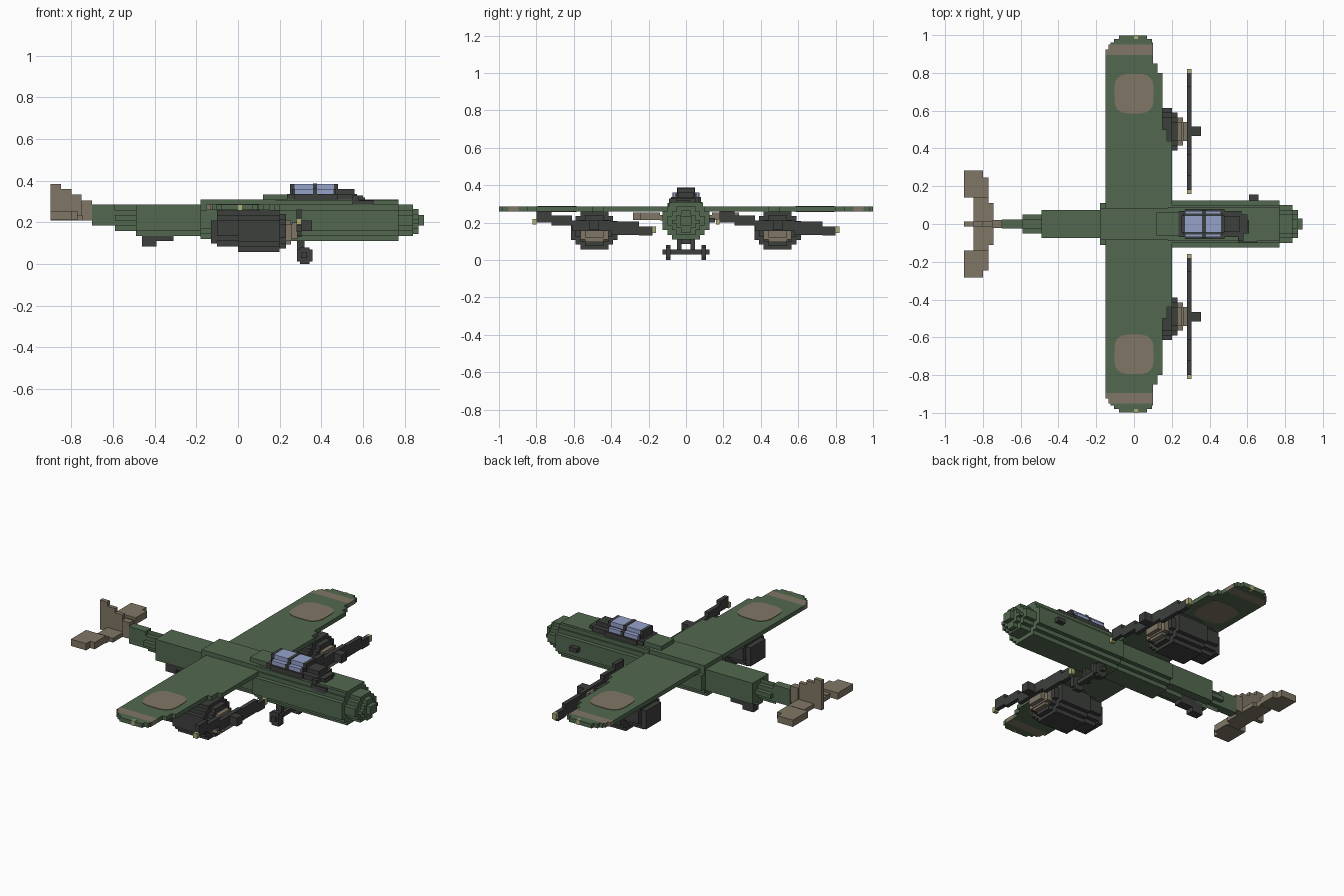
import bpy, bmesh, math

if "Cube" in bpy.data.objects:
    bpy.data.objects.remove(bpy.data.objects["Cube"], do_unlink=True)


def material(name, r, g, b):
    m = bpy.data.materials.new(name)
    m.use_nodes = True
    m.diffuse_color = (r, g, b, 1)
    bsdf = m.node_tree.nodes["Principled BSDF"]
    bsdf.inputs["Base Color"].default_value = (r, g, b, 1)
    bsdf.inputs["Roughness"].default_value = 0.8
    return m


GREEN = material("olive green", 0.085, 0.14, 0.08)
BROWN = material("earth brown", 0.216, 0.181, 0.13)
DARK = material("charcoal", 0.046, 0.05, 0.046)
GLASS = material("pale blue glass", 0.30, 0.36, 0.60)
YELLOW = material("pale yellow", 0.43, 0.43, 0.19)


def finish(name, bm, mat):
    me = bpy.data.meshes.new(name)
    bmesh.ops.recalc_face_normals(bm, faces=bm.faces)
    bm.to_mesh(me)
    bm.free()
    me.materials.append(mat)
    ob = bpy.data.objects.new(name, me)
    bpy.context.collection.objects.link(ob)
    return ob


def blocks(name, mat, boxes):
    """One object from boxes given as (x0, x1, y0, y1, z0, z1)."""
    bm = bmesh.new()
    for x0, x1, y0, y1, z0, z1 in boxes:
        vs = bmesh.ops.create_cube(bm, size=1)["verts"]
        for v in vs:
            v.co.x = (x0 + x1) / 2 + v.co.x * (x1 - x0)
            v.co.y = (y0 + y1) / 2 + v.co.y * (y1 - y0)
            v.co.z = (z0 + z1) / 2 + v.co.z * (z1 - z0)
    return finish(name, bm, mat)


def stepped(x0, x1, hw, z0, z1, cy=0.0, s=0.025):
    """Boxes for a section whose round outline is stepped at the corners."""
    out = [(x0, x1, cy - hw, cy + hw, z0 + 2 * s, z1 - 2 * s)]
    if z1 - z0 > 4.5 * s:
        out.append((x0, x1, cy - hw + s, cy + hw - s, z0 + s, z1 - s))
        out.append((x0, x1, cy - hw + 2 * s, cy + hw - 2 * s, z0, z1))
    else:
        out = [(x0, x1, cy - hw, cy + hw, z0, z1)]
    return out


# Fuselage: tail boom to rounded nose, (x0, x1, half width, z0, z1)
hull = []
for sec in [(-0.70, -0.59, 0.025, 0.185, 0.285), (-0.59, -0.49, 0.05, 0.16, 0.285),
            (-0.49, -0.18, 0.075, 0.135, 0.285), (-0.18, 0.18, 0.11, 0.12, 0.31),
            (0.18, 0.77, 0.125, 0.11, 0.31), (0.77, 0.84, 0.10, 0.135, 0.285),
            (0.84, 0.867, 0.075, 0.145, 0.265), (0.867, 0.893, 0.03, 0.185, 0.235)]:
    hull += stepped(*sec)
hull += [(-0.49, -0.18, -0.075, 0.075, 0.16, 0.285),
         (-0.18, 0.18, -0.085, 0.085, 0.25, 0.31),
         (0.18, 0.77, -0.09, 0.09, 0.25, 0.308),
         (0.12, 0.24, -0.06, 0.06, 0.30, 0.335)]
blocks("fuselage", GREEN, hull)

# Canopy: dark sill and frame with two bands of glass
blocks("canopy_frame", DARK, [
    (0.235, 0.57, -0.07, 0.07, 0.30, 0.337), (0.22, 0.60, -0.05, 0.05, 0.30, 0.33),
    (0.25, 0.27, -0.045, 0.045, 0.33, 0.385), (0.26, 0.47, -0.055, 0.055, 0.33, 0.36),
    (0.36, 0.38, -0.073, 0.073, 0.33, 0.362), (0.36, 0.38, -0.048, 0.048, 0.33, 0.388),
    (0.46, 0.48, -0.045, 0.045, 0.33, 0.385), (0.48, 0.56, -0.04, 0.04, 0.33, 0.36),
    (0.27, 0.48, -0.08, 0.08, 0.30, 0.336)])
glass = []
for x0, x1 in [(0.27, 0.36), (0.38, 0.46)]:
    glass += [(x0, x1, -0.07, 0.07, 0.336, 0.36), (x0, x1, -0.045, 0.045, 0.36, 0.385)]
blocks("canopy_glass", GLASS, glass)
blocks("nose_guns", DARK, [(0.61, 0.66, 0.12, 0.155, 0.20, 0.225),
                           (0.55, 0.65, -0.10, -0.075, 0.27, 0.305),
                           (0.55, 0.58, -0.09, -0.05, 0.30, 0.33),
                           (0.57, 0.61, -0.05, 0.02, 0.30, 0.32)])

# Wing: stepped outline on both sides, (y0, y1, x0, x1)
WZ0, WZ1 = 0.26, 0.285
wing = [(-0.15, 0.20, -0.36, 0.36, WZ0, WZ1)]
bands, lights = [], []
for s in (1, -1):
    def strip(y0, y1, x0, x1):
        return (x0, x1, min(s * y0, s * y1), max(s * y0, s * y1), WZ0, WZ1)
    wing += [strip(*r) for r in [
        (0.36, 0.44, -0.15, 0.20), (0.44, 0.50, -0.15, 0.175), (0.50, 0.80, -0.15, 0.15),
        (0.80, 0.85, -0.15, 0.125), (0.85, 0.895, -0.15, 0.10),
        (0.95, 0.962, -0.125, 0.10), (0.962, 0.98, -0.105, 0.095),
        (0.98, 0.999, -0.08, 0.07)]]
    bands += [strip(0.895, 0.925, -0.15, 0.10), strip(0.925, 0.95, -0.135, 0.10)]
    lights.append((0.0, 0.02, s * 0.99 - 0.01, s * 0.99 + 0.01, WZ0 - 0.002, WZ1 + 0.002))
blocks("wing", GREEN, wing)
blocks("wing_tip_bands", BROWN, bands)
blocks("wing_tip_lights", YELLOW, lights)

# Round patches, thin plates above and below each wing
bm = bmesh.new()
for cy in (0.69, -0.69):
    for z in (WZ1, WZ0 - 0.003):
        pts = []
        for i in range(20):
            a = math.tau * (i + 0.5) / 20
            c, d = math.cos(a), math.sin(a)
            pts.append(bm.verts.new((math.copysign(abs(c) ** 0.6, c) * 0.105,
                                     cy + math.copysign(abs(d) ** 0.6, d) * 0.105, z)))
        f = bm.faces.new(pts)
        ext = bmesh.ops.extrude_face_region(bm, geom=[f])["geom"]
        for v in ext:
            if isinstance(v, bmesh.types.BMVert):
                v.co.z += 0.003
        if f.is_valid is False or f not in bm.faces:
            bm.faces.new(pts)
finish("wing_patches", bm, BROWN)

# Tail: stepped fin and notched tailplane
tail = [(-0.90, -0.85, -0.012, 0.012, 0.21, 0.385), (-0.85, -0.80, -0.012, 0.012, 0.21, 0.36),
        (-0.80, -0.75, -0.012, 0.012, 0.21, 0.335), (-0.75, -0.70, -0.02, 0.02, 0.21, 0.305),
        (-0.85, -0.745, -0.11, 0.11, 0.21, 0.235)]
for s in (1, -1):
    for x0, x1, y0, y1, z0, z1 in [(-0.85, -0.77, 0.11, 0.14, 0.21, 0.24),
                                   (-0.90, -0.77, 0.14, 0.245, 0.215, 0.255),
                                   (-0.90, -0.80, 0.245, 0.283, 0.215, 0.255)]:
        tail.append((x0, x1, min(s * y0, s * y1), max(s * y0, s * y1), z0, z1))
blocks("tail", BROWN, tail)

# Engines and propellers
for side, cy in (("left", 0.49), ("right", -0.49)):
    nac = []
    for sec in [(-0.13, -0.10, 0.07, 0.10, 0.21), (-0.10, 0.0, 0.10, 0.085, 0.26),
                (0.0, 0.20, 0.125, 0.057, 0.259), (0.20, 0.23, 0.10, 0.075, 0.24)]:
        nac += stepped(*sec, cy=cy)
    blocks(side + "_engine", DARK, nac)
    blocks(side + "_cowl", BROWN, [
        (0.23, 0.26, cy - 0.075, cy + 0.075, 0.11, 0.19),
        (0.23, 0.255, cy - 0.05, cy + 0.05, 0.095, 0.21),
        (0.26, 0.285, cy - 0.05, cy + 0.05, 0.12, 0.20)])
    blocks(side + "_propeller", DARK, [
        (0.285, 0.355, cy - 0.025, cy + 0.025, 0.16, 0.21),
        (0.28, 0.305, cy - 0.12, cy + 0.09, 0.155, 0.212),
        (0.28, 0.305, cy - 0.23, cy - 0.12, 0.185, 0.237),
        (0.28, 0.305, cy - 0.31, cy - 0.23, 0.20, 0.262),
        (0.28, 0.305, cy + 0.09, cy + 0.24, 0.135, 0.205),
        (0.28, 0.305, cy + 0.24, cy + 0.31, 0.13, 0.18)])
    blocks(side + "_propeller_tips", YELLOW, [
        (0.28, 0.305, cy - 0.33, cy - 0.31, 0.19, 0.22),
        (0.28, 0.305, cy + 0.31, cy + 0.33, 0.145, 0.18)])

# Nose gear: two wheels on an axle with twin struts
gear = [(0.305, 0.33, -0.125, 0.125, 0.03, 0.055)]
for s in (1, -1):
    y = s * 0.095
    gear += [(0.283, 0.357, y - 0.012, y + 0.012, 0.012, 0.07),
             (0.297, 0.343, y - 0.013, y + 0.013, 0.0, 0.08),
             (0.283, 0.32, s * 0.035 - 0.012, s * 0.035 + 0.012, 0.03, 0.13)]
blocks("nose_gear", DARK, gear)

# Tail skid under the boom
blocks("tail_skid", DARK, [(-0.46, -0.39, -0.025, 0.025, 0.085, 0.15),
                           (-0.42, -0.31, -0.025, 0.025, 0.11, 0.165)])
